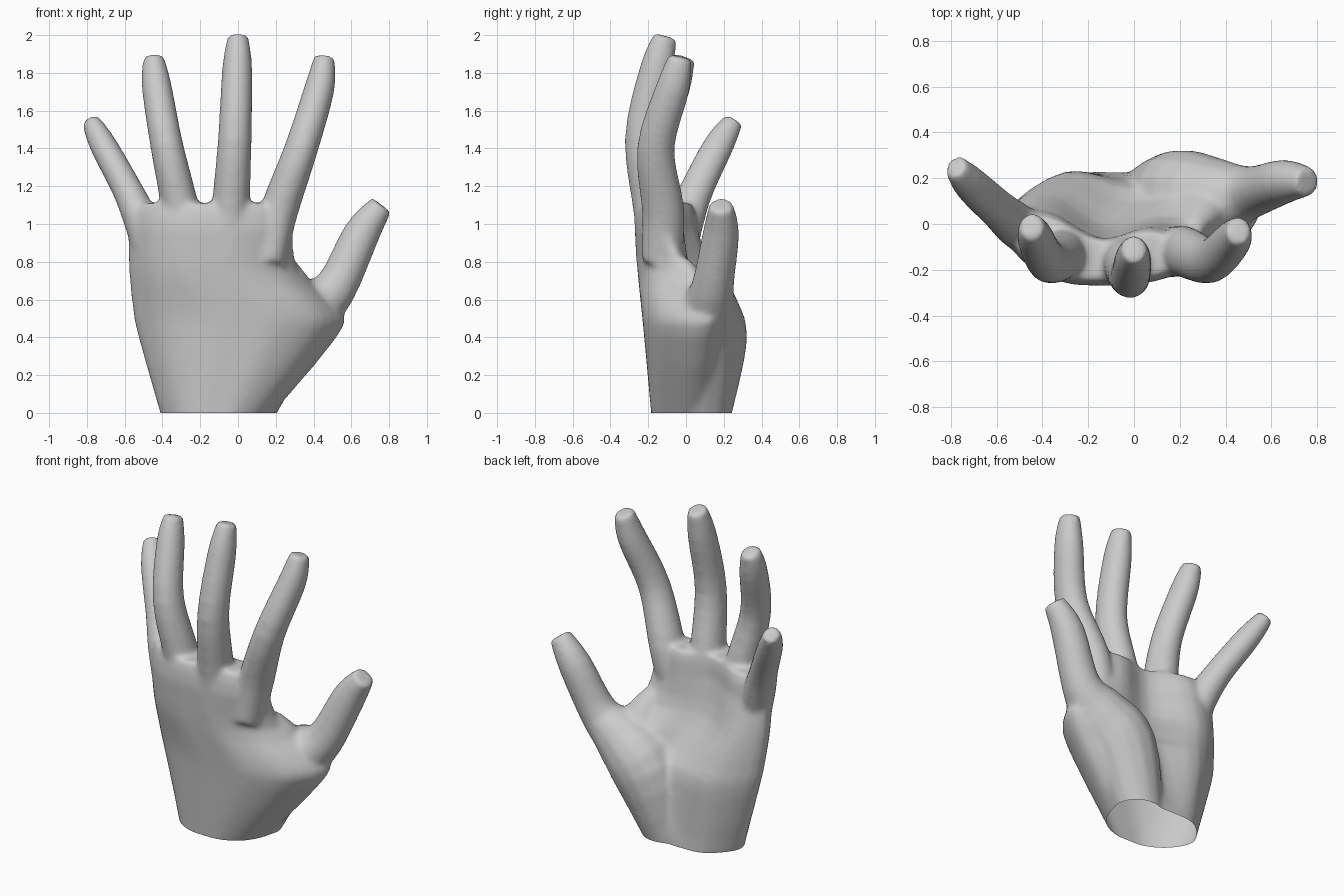
import bpy, bmesh, math
from mathutils import Vector

if "Cube" in bpy.data.objects:
    bpy.data.objects.remove(bpy.data.objects["Cube"])

skin = bpy.data.materials.new("plain_grey")
skin.diffuse_color = (0.6, 0.6, 0.6, 1)
skin.use_nodes = True
skin.node_tree.nodes["Principled BSDF"].inputs["Base Color"].default_value = skin.diffuse_color
bm = bmesh.new()


def loft(rings):
    """Skin a stack of equal closed rings and cap both ends."""
    vs = [[bm.verts.new(p) for p in r] for r in rings]
    n = len(vs[0])
    for a, b in zip(vs, vs[1:]):
        for i in range(n):
            j = (i + 1) % n
            bm.faces.new((a[i], a[j], b[j], b[i]))
    bm.faces.new(vs[0][::-1])
    bm.faces.new(vs[-1])


def spline(pts, closed=False, steps=4):
    """Smooth curve through points of any dimension."""
    n, out = len(pts), []
    at = lambda i: Vector(pts[i % n] if closed else pts[max(0, min(i, n - 1))])
    for i in range(n if closed else n - 1):
        a, b, c, d = (at(i + k) for k in (-1, 0, 1, 2))
        for t in (s / steps for s in range(steps)):
            out.append(0.5 * (2 * b + (c - a) * t + (2 * a - 5 * b + 4 * c - d) * t * t
                              + (3 * b - a - 3 * c + d) * t ** 3))
    return out if closed else out + [at(n - 1)]


def tube(points, radii, flat=1.0, sides=14):
    """Tube along points, one radius each; flat scales the y depth."""
    P = spline(points)
    R = [v[0] for v in spline([(r, 0, 0) for r in radii])]
    rings = []
    for i, p in enumerate(P):
        t = (P[min(i + 1, len(P) - 1)] - P[max(i - 1, 0)]).normalized()
        side = Vector((0, 1, 0)).cross(t).normalized()
        depth = t.cross(side) * flat
        rings.append([p + R[i] * (side * math.cos(a) + depth * math.sin(a))
                      for a in (2 * math.pi * k / sides for k in range(sides))])
    loft(rings)


# Palm: z, left x, left y, back y, right x, right y, three palm-side depths
palm = [
    (-0.04, -.40, .05, -.18, .15, .05, .20, .23, .20),
    (0.4, -.525, .06, -.22, .52, .11, .23, .18, .25),
    (0.55, -.555, .05, -.235, .54, .13, .20, .09, .20),
    (0.75, -.575, .03, -.255, .32, .0, .13, -.01, .03),
    (0.97, -.58, .01, -.27, .29, -.1, .06, -.06, -.01)]
rings = []
for row in spline(palm, steps=3):
    z, xl, yl, yd, xr, yr, p1, p2, p3 = row
    spot = lambda f, y: Vector((xl + (xr - xl) * f, y, z))
    rings.append(spline([
        spot(0, yl), spot(.1, yl + (yd - yl) * .6), spot(.3, yl + (yd - yl) * .94), spot(.5, yd),
        spot(.7, yr + (yd - yr) * .96), spot(.9, yr + (yd - yr) * .65),
        spot(1, yr), spot(.76, p3), spot(.5, p2), spot(.22, p1)], closed=True))
# Knuckle line: the last palm section again, smaller towards the finger roots
hub = Vector((-.15, -.14, 0))
last = rings[-1]
for up, size in ((.08, .95), (.14, .82)):
    rings.append([Vector((hub.x + (p.x - hub.x) * (.5 + size / 2), hub.y + (p.y - hub.y) * size, p.z + up))
                  for p in last])
loft(rings)

# Fingers: root inside the palm, knuckle, middle joint, end joint, tip
fingers = {
    "index": (.1, [(.16, -.13, .8), (.215, -.12, 1.06), (.335, -.16, 1.4), (.432, -.07, 1.72), (.457, -.03, 1.885)]),
    "middle": (.1, [(-.055, -.16, .8), (-.04, -.165, 1.06), (-.017, -.225, 1.45), (-.004, -.155, 1.82), (0, -.11, 1.995)]),
    "ring": (.098, [(-.26, -.13, .8), (-.3, -.13, 1.06), (-.378, -.16, 1.42), (-.432, -.06, 1.74), (-.447, -.01, 1.885)]),
    "little": (.09, [(-.45, -.05, .8), (-.515, -.005, 1.02), (-.59, .06, 1.19), (-.715, .175, 1.42), (-.78, .25, 1.545)])}
for radius, points in fingers.values():
    tube(points, [radius * k for k in (.95, 1.02, .9, .81, .56)], flat=1.12)

# Thumb, from the fleshy pad at the wrist to its tip
tube([(.03, .1, -.06), (.19, .12, .37), (.37, .12, .54), (.515, .14, .66), (.655, .185, .95), (.76, .185, 1.1)],
     [.13, .205, .17, .115, .098, .065])

# Web between thumb and index
tube([(.28, .1, .48), (.29, .05, .64), (.25, -.02, .8)], [.17, .12, .05], flat=.8)
bmesh.ops.recalc_face_normals(bm, faces=bm.faces)

mesh = bpy.data.meshes.new("hand")
bm.to_mesh(mesh)
bm.free()
hand = bpy.data.objects.new("hand", mesh)
bpy.context.collection.objects.link(hand)

# Fuse the parts into one soft skin
m = hand.modifiers.new("fuse", 'REMESH')
m.mode = 'VOXEL'
m.voxel_size = 0.014
m = hand.modifiers.new("soften", 'SMOOTH')
m.factor = 0.5
m.iterations = 14
fused = bpy.data.meshes.new_from_object(
    hand.evaluated_get(bpy.context.evaluated_depsgraph_get()))
hand.modifiers.clear()

# Cut the wrist open at the base
bm = bmesh.new()
bm.from_mesh(fused)
bmesh.ops.bisect_plane(bm, geom=bm.verts[:] + bm.edges[:] + bm.faces[:],
                       plane_co=(0, 0, 0), plane_no=(0, 0, 1), clear_inner=True)
for f in bm.faces:
    f.smooth = True
bm.to_mesh(fused)
bm.free()
hand.data = fused
fused.materials.clear()
fused.materials.append(skin)
